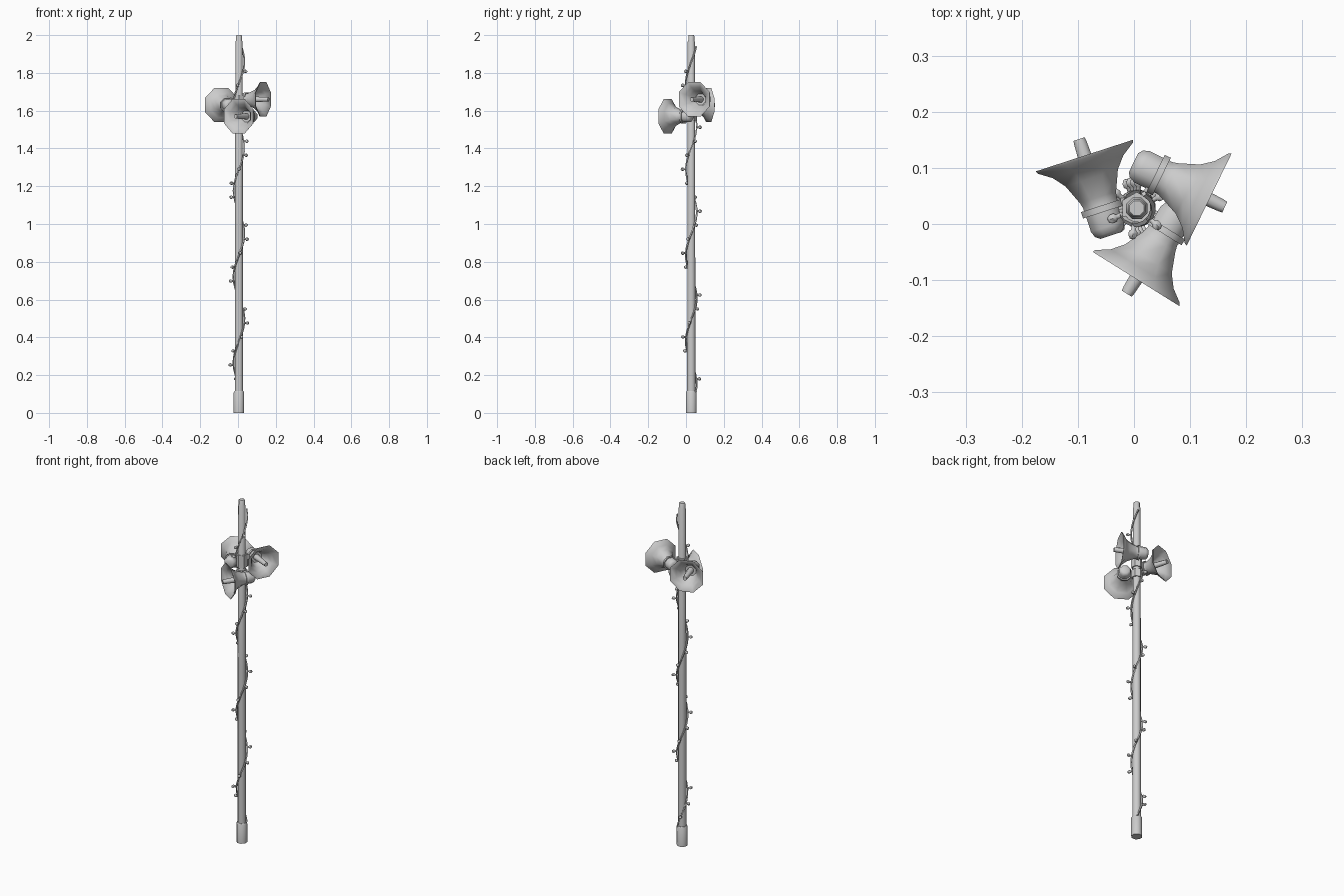
import bpy, bmesh
from math import sin, cos, pi, radians, atan2
from mathutils import Matrix, Vector

if "Cube" in bpy.data.objects:
    bpy.data.objects.remove(bpy.data.objects["Cube"])

PX, PY = 0.005, 0.028          # pole axis
K = 1 / cos(pi / 8)            # octagon flat radius -> corner radius


def lathe(bm, prof, mat, n=8):
    """Revolve (s, r) pairs around local z; r = 0 closes to a point."""
    rings = []
    for s, r in prof:
        if r == 0:
            rings.append([bm.verts.new(mat @ Vector((0, 0, s)))])
        else:
            rings.append([bm.verts.new(mat @ Vector((r * cos(2 * pi * (i + .5) / n),
                                                     r * sin(2 * pi * (i + .5) / n), s)))
                          for i in range(n)])
    for a, b in zip(rings, rings[1:]):
        for i in range(n):
            j = (i + 1) % n
            f = [a[i % len(a)], a[j % len(a)], b[j % len(b)], b[i % len(b)]]
            bm.faces.new(list(dict.fromkeys(f)))


def finish(bm, name):
    bmesh.ops.recalc_face_normals(bm, faces=bm.faces)
    me = bpy.data.meshes.new(name)
    bm.to_mesh(me)
    bm.free()
    ob = bpy.data.objects.new(name, me)
    bpy.context.collection.objects.link(ob)
    return ob


def lathe_object(name, prof, mat, n=8):
    bm = bmesh.new()
    lathe(bm, prof, mat, n)
    return finish(bm, name)


def aim(pos, direction):
    """Matrix putting local z along a direction, local x kept horizontal."""
    z = Vector(direction).normalized()
    x = Vector((0, 0, 1)).cross(z).normalized()
    y = z.cross(x)
    m = Matrix((x, y, z)).transposed().to_4x4()
    m.translation = pos
    return m


# Pole with thick foot and narrow top
up = Matrix.Translation((PX, PY, 0))
lathe_object("base_sleeve", [(0, 0), (0, .03), (.108, .03), (.115, .026), (.115, 0)], up)
lathe_object("pole", [(.1, 0), (.1, .0235), (1.0, .0225), (1.965, .0205), (1.972, .017),
                      (1.996, .017), (2, .014), (2, 0)], up)

# Loudspeaker horns: mouth centre, facing angle in degrees
outer = [(-.098, .032), (-.088, .031), (-.077, .034), (-.041, .049), (-.02, .066), (-.004, .089),
         (.001, .091)]
inner = [(.001, .087), (-.018, .063), (-.041, .045), (-.075, .029), (-.078, 0)]
driver = [(-.149, 0), (-.149, .019), (-.143, .027), (-.132, .031), (-.1, .031), (-.098, 0)]
plug = [(-.079, .016), (.024, .0115), (.032, .0105), (.032, 0)]
strap = [(-.105, .029), (-.105, .037), (-.093, .037), (-.093, .029)]

horns = [("front", (.004, -.097, 1.57), -122), ("right", (.133, .044, 1.66), -26),
         ("rear", (-.088, .121, 1.63), 108)]
for tag, pos, ang in horns:
    d = Vector((cos(radians(ang)), sin(radians(ang)), 0))
    m = aim(Vector(pos), d)
    for part, prof in (("bell", [(-.098, 0)] + outer + inner), ("driver", driver),
                       ("strap", strap + strap[:1]), ("centre_plug", plug)):
        lathe_object(f"{tag}_horn_{part}", [(s, r * K) for s, r in prof], m)
    # Collar round the pole and arm to the strap
    z = pos[2]
    lathe_object(f"{tag}_collar", [(-.022, 0), (-.022, .029), (.022, .029), (.022, 0)],
                 Matrix.Translation((PX, PY, z)), 6)
    hub = Vector((PX, PY, z))
    arm = Vector(pos) - d * .099 - hub
    length = arm.length - .03
    bm = bmesh.new()
    bmesh.ops.create_cube(bm, size=1, matrix=aim(hub + arm.normalized() * length / 2, arm)
                          @ Matrix.Diagonal((.014, .03, length, 1)))
    finish(bm, f"{tag}_bracket_arm")


# String of lights spiralling up the pole
def spiral(z, r):
    a = 1.5 * pi + 2 * pi * (z - .38) / .455
    return Vector((PX + r * cos(a), PY + r * sin(a), z))


cu = bpy.data.curves.new("wire_path", 'CURVE')
cu.dimensions = '3D'
cu.bevel_depth = .005
cu.bevel_resolution = 0
cu.use_fill_caps = True
sp = cu.splines.new('POLY')
steps = 60
sp.points.add(steps)
for i, p in enumerate(sp.points):
    z = .11 + (1.94 - .11) * i / steps
    p.co = (*spiral(z, .029), 1)
tmp = bpy.data.objects.new("wire_path", cu)
bpy.context.collection.objects.link(tmp)
dg = bpy.context.evaluated_depsgraph_get()
wire_mesh = bpy.data.meshes.new_from_object(tmp.evaluated_get(dg))
bpy.data.objects.remove(tmp)
wire = bpy.data.objects.new("light_wire", wire_mesh)
bpy.context.collection.objects.link(wire)

bm = bmesh.new()
bulb = [(-.004, 0), (-.004, .005), (.009, .005), (.012, .009), (.019, .009), (.025, .005), (.026, 0)]
for k in range(23):
    z = .18 + .074 * k
    p = spiral(z, .03)
    lathe(bm, bulb, aim(p, p - Vector((PX, PY, z))), 6)
finish(bm, "light_bulbs")

# Smooth shading with sharp edges kept
for ob in bpy.context.scene.objects:
    ob.select_set(True)
bpy.context.view_layer.objects.active = wire
bpy.ops.object.shade_smooth_by_angle(angle=radians(50))
